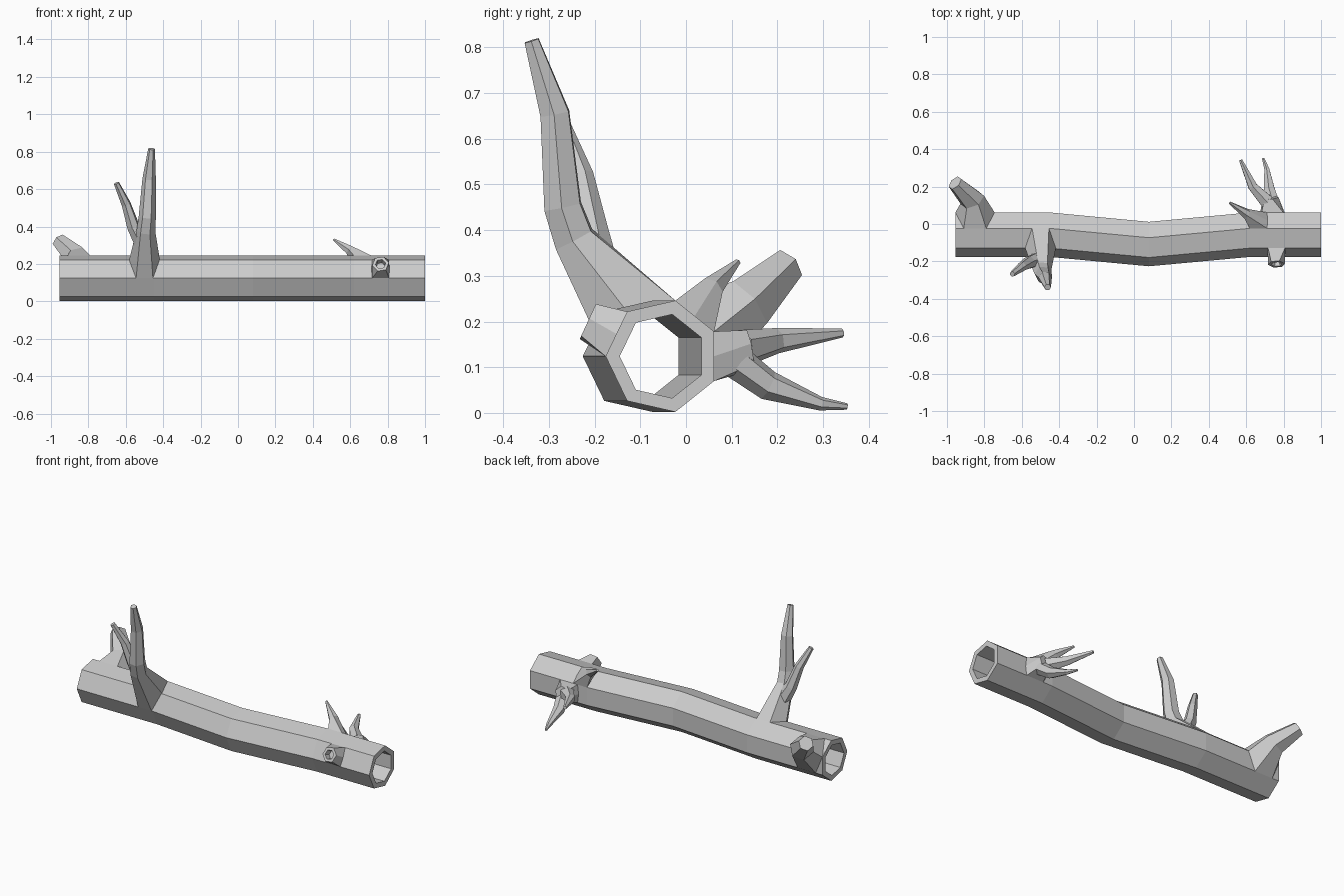
import bpy, bmesh, math
from mathutils import Vector

cube = bpy.data.objects.get("Cube")
if cube:
    bpy.data.objects.remove(cube)

bark = bpy.data.materials.new("grey bark")
bark.use_nodes = True
bark.diffuse_color = (0.6, 0.6, 0.6, 1)
bark.node_tree.nodes["Principled BSDF"].inputs["Base Color"].default_value = (0.6, 0.6, 0.6, 1)

SIDES, RADIUS, AXIS_Y, AXIS_Z = 7, 0.125, -0.051, 0.124


def corner(x, k, r=RADIUS, shift=0):
    """Point on ridge k of the log; halves lie midway along a flat side."""
    def at(i):
        a = (i + 0.5) * math.tau / SIDES
        return Vector((x, AXIS_Y + shift + r * math.cos(a), AXIS_Z + r * math.sin(a)))
    low = math.floor(k)
    return at(low).lerp(at(low + 1), k - low)


def loft(name, rings, closed=False, cap=True):
    """Join successive rings of points into a flat-shaded skin."""
    bm = bmesh.new()
    loops = [[bm.verts.new(p) for p in ring] for ring in rings]
    pairs = list(zip(loops, loops[1:]))
    if closed:
        pairs.append((loops[-1], loops[0]))
    for a, b in pairs:
        n = len(a)
        for i in range(n):
            j = (i + 1) % n
            bm.faces.new((a[i], a[j], b[j], b[i]))
    if cap and not closed:
        bm.faces.new(loops[-1])
    bmesh.ops.recalc_face_normals(bm, faces=bm.faces)
    mesh = bpy.data.meshes.new(name)
    bm.to_mesh(mesh)
    bm.free()
    mesh.materials.append(bark)
    obj = bpy.data.objects.new(name, mesh)
    bpy.context.collection.objects.link(obj)


def socket(x, top, bottom, narrow, wide):
    """Six-point root outline lying on the log between two ridges."""
    mid = (top + bottom) / 2
    layout = [(-narrow, top), (narrow, top), (wide, mid),
              (narrow, bottom), (-narrow, bottom), (-wide, mid)]
    return [corner(x + dx, k) for dx, k in layout]


def branch(name, path, root=None, facing=None):
    """Tapering six-sided limb; path holds (x, y, z, radius)."""
    centres = [Vector(p[:3]) for p in path]
    if root:
        start = sum(root, Vector()) / 6
        ref = root[0] - start
        spin = (root[0] - start).cross(root[1] - start)
        chain = [start] + centres
    else:
        chain = [centres[0] * 2 - centres[1]] + centres
        ref, spin = Vector((0, 0, 1)), centres[1] - centres[0]
    rings = [root] if root else []
    for i, c in enumerate(centres):
        before = (c - chain[i]).normalized()
        after = (centres[i + 1] - c).normalized() if i + 1 < len(centres) else before
        t = facing.normalized() if facing else (before + after).normalized()
        u = (ref - t * ref.dot(t)).normalized()
        v = t.cross(u) * (1 if spin.dot(t) > 0 else -1)
        r = path[i][3]
        rings.append([c + r * (u * math.cos(k * math.tau / 6) + v * math.sin(k * math.tau / 6))
                      for k in range(6)])
        ref = u
    loft(name, rings)


# Hollow, gently bent log
stations = [(-0.955, 0), (-0.45, 0), (0.08, -0.05), (0.62, 0), (1, 0)]
outer = [[corner(x, k, RADIUS, s) for k in range(SIDES)] for x, s in stations]
inner = [[corner(x, k, 0.094, s) for k in range(SIDES)] for x, s in reversed(stations)]
loft("hollow_log", outer + inner, closed=True)

# Tall front limb and its side twig
branch("tall_limb", [(-0.492, -0.245, 0.38, 0.05), (-0.485, -0.27, 0.452, 0.046),
                     (-0.475, -0.287, 0.655, 0.036), (-0.462, -0.338, 0.815, 0.018)],
       socket(-0.5, 1, 3, 0.045, 0.082))
branch("tall_limb_twig", [(-0.51, -0.19, 0.31, 0.045), (-0.56, -0.205, 0.4, 0.035),
                          (-0.598, -0.228, 0.52, 0.026), (-0.65, -0.268, 0.632, 0.015)])

# Thick broken limb at the back
branch("back_limb", [(-0.865, 0.13, 0.235, 0.068), (-0.957, 0.22, 0.322, 0.042)],
       socket(-0.85, 1, -1, 0.06, 0.105))

# Cluster of thin twigs at the back
branch("upper_twig", [(0.6, 0.055, 0.272, 0.028), (0.512, 0.113, 0.33, 0.007)],
       socket(0.665, 1, 0, 0.046, 0.05))
branch("twig_root", [(0.73, 0.14, 0.138, 0.045)], socket(0.74, 0, -1, 0.058, 0.065))
branch("middle_twig", [(0.71, 0.12, 0.14, 0.042), (0.635, 0.2, 0.158, 0.028),
                       (0.57, 0.342, 0.175, 0.01)])
branch("lower_twig", [(0.745, 0.11, 0.112, 0.038), (0.725, 0.18, 0.06, 0.033),
                      (0.71, 0.295, 0.02, 0.015), (0.69, 0.352, 0.014, 0.007)])

# Short hollow stub at the front
out = Vector((0, -0.91, 0.42))
tip = Vector((0.762, -0.215, 0.2))
deep = tip - out * 0.035
branch("front_stub", [(*tip, 0.045), (*tip, 0.028), (*deep, 0.024)],
       socket(0.762, 2, 3, 0.045, 0.048), facing=out)
